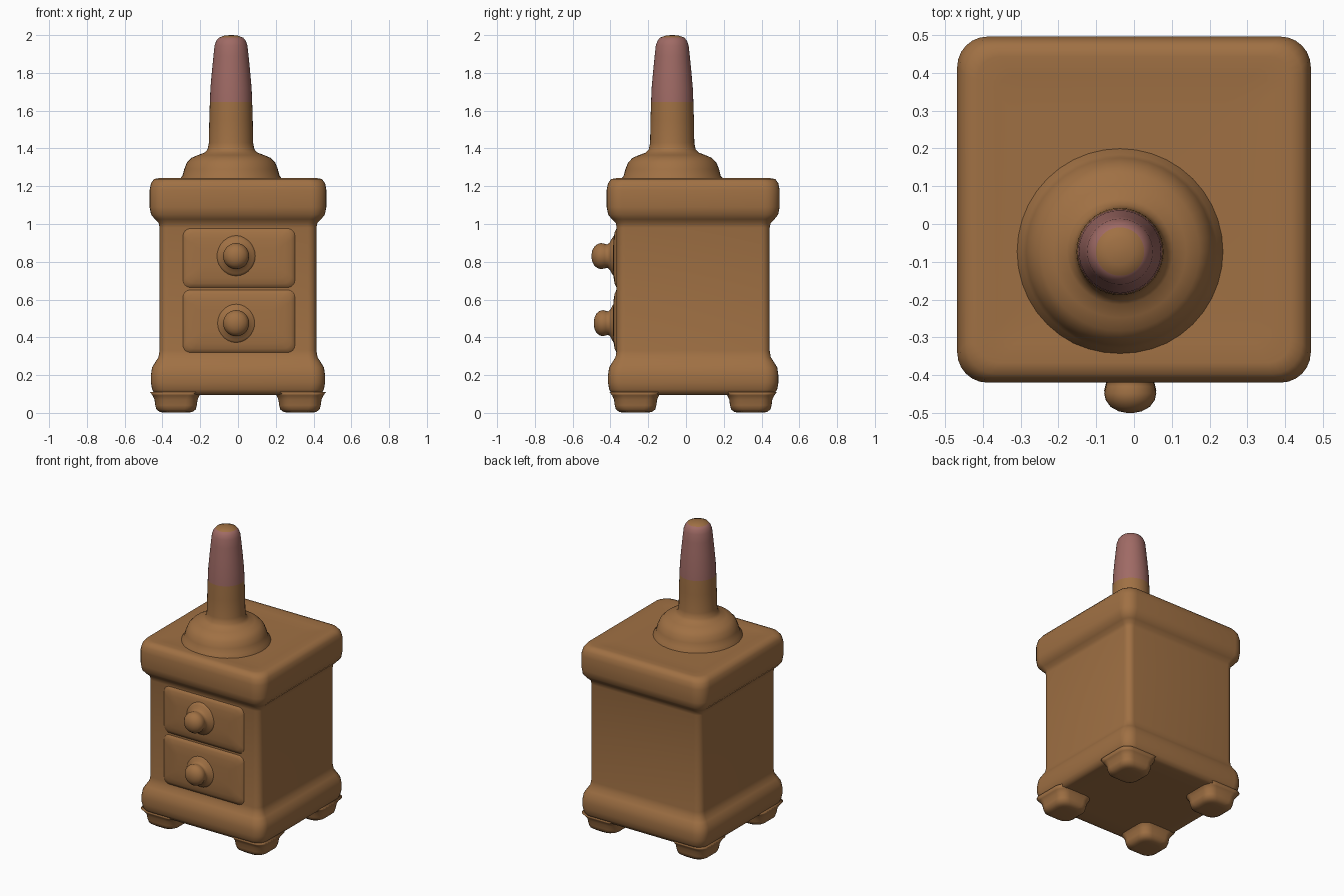
import bpy, bmesh, math


def material(name, rgb):
    m = bpy.data.materials.new(name)
    m.diffuse_color = (*rgb, 1)
    return m


WOOD = material("brown wood", (0.35, 0.163, 0.057))
PINK = material("dusty pink", (0.35, 0.145, 0.13))


def finish(bm, name, loc, rot=(0, 0, 0)):
    bmesh.ops.recalc_face_normals(bm, faces=bm.faces[:])
    for f in bm.faces:
        f.smooth = True
    me = bpy.data.meshes.new(name)
    bm.to_mesh(me)
    bm.free()
    me.materials.append(WOOD)
    ob = bpy.data.objects.new(name, me)
    ob.location, ob.rotation_euler = loc, rot
    bpy.context.collection.objects.link(ob)
    return ob


def skin(bm, rings):
    n = len(rings[0])
    for a, b in zip(rings, rings[1:]):
        for i in range(n):
            j = (i + 1) % n
            bm.faces.new((a[i], a[j], b[j], b[i]))
    bm.faces.new(rings[0][::-1])
    bm.faces.new(rings[-1])


def loft(name, hx, hy, profile, loc, rot=(0, 0, 0), seg=6):
    """Stack of rounded rectangles; profile rows are (outset, corner radius, height)."""
    bm = bmesh.new()
    rings = []
    for d, r, z in profile:
        ring = []
        for c, (sx, sy) in enumerate(((1, 1), (-1, 1), (-1, -1), (1, -1))):
            for k in range(seg + 1):
                a = math.pi / 2 * (c + k / seg)
                ring.append(bm.verts.new((sx * (hx + d - r) + r * math.cos(a),
                                          sy * (hy + d - r) + r * math.sin(a), z)))
        rings.append(ring)
    skin(bm, rings)
    return finish(bm, name, loc, rot)


def lathe(name, profile, loc, rot=(0, 0, 0), n=40):
    """Spin (radius, height) rows about the local z axis."""
    bm = bmesh.new()
    rings = [[bm.verts.new((r * math.cos(2 * math.pi * i / n),
                            r * math.sin(2 * math.pi * i / n), z)) for i in range(n)]
             for r, z in profile]
    skin(bm, rings)
    return finish(bm, name, loc, rot)


CY = 0.038

# Cabinet: base moulding, straight body and overhanging top
loft("cabinet", 0.415, 0.405, [
    (-0.10, 0.05, 0.095), (0.00, 0.05, 0.095), (0.025, 0.06, 0.10), (0.040, 0.07, 0.125),
    (0.046, 0.07, 0.16), (0.046, 0.07, 0.20), (0.040, 0.07, 0.24), (0.022, 0.06, 0.27),
    (0.006, 0.05, 0.295), (0.000, 0.045, 0.33), (0.000, 0.045, 0.66), (0.000, 0.045, 0.98),
    (0.005, 0.05, 1.005), (0.025, 0.06, 1.025), (0.045, 0.07, 1.05), (0.053, 0.08, 1.09),
    (0.053, 0.08, 1.18), (0.046, 0.08, 1.215), (0.030, 0.08, 1.238), (0.000, 0.06, 1.243),
    (-0.05, 0.05, 1.238), (-0.13, 0.05, 1.235)], (0, CY, 0))

# Four short feet
for sx, side in ((-1, "left"), (1, "right")):
    for sy, end in ((-1, "front"), (1, "back")):
        loft(f"{end}_{side}_foot", 0.11, 0.11, [
            (-0.05, 0.04, 0.002), (-0.025, 0.06, 0.004), (-0.006, 0.06, 0.018),
            (0.0, 0.06, 0.04), (0.004, 0.06, 0.07), (0.014, 0.06, 0.092), (0.028, 0.06, 0.11)],
            (sx * 0.328, CY + sy * 0.305, 0))

# Two softly raised drawers with round knobs on the front
FRONT = (math.pi / 2, 0, 0)
for name, z, hz, tip in (("upper", 0.82, 0.145, 0.140), ("lower", 0.485, 0.155, 0.128)):
    loft(name + "_drawer", 0.285, hz, [
        (0.015, 0.04, 0), (0.01, 0.04, 0.009), (-0.01, 0.04, 0.018), (-0.04, 0.03, 0.023),
        (-0.09, 0.02, 0.026)], (0.005, -0.36, z), FRONT)
    k = tip / 0.14
    lathe(name + "_knob", [(r, h * k) for r, h in (
        (0.11, 0.0), (0.11, 0.020), (0.092, 0.033), (0.072, 0.044), (0.062, 0.056),
        (0.065, 0.070), (0.069, 0.088), (0.065, 0.106), (0.052, 0.124), (0.03, 0.136),
        (0.01, 0.14))], (-0.01, -0.36, 0.83 if name == "upper" else 0.475), FRONT, 28)

# Candle on a domed stand, pink towards its upper end
candle = lathe("candle_and_stand", [
    (0.275, 1.22), (0.272, 1.238), (0.257, 1.255), (0.248, 1.29), (0.234, 1.325),
    (0.210, 1.350), (0.175, 1.365), (0.140, 1.378), (0.124, 1.395), (0.117, 1.43),
    (0.115, 1.55), (0.112, 1.645), (0.109, 1.72), (0.101, 1.81), (0.093, 1.89),
    (0.087, 1.945), (0.078, 1.970), (0.064, 1.987), (0.035, 1.997), (0.008, 2.0)],
    (-0.037, -0.073, 0))
candle.data.materials.append(PINK)
for p in candle.data.polygons:
    if 1.65 < p.center.z < 1.982:
        p.material_index = 1
